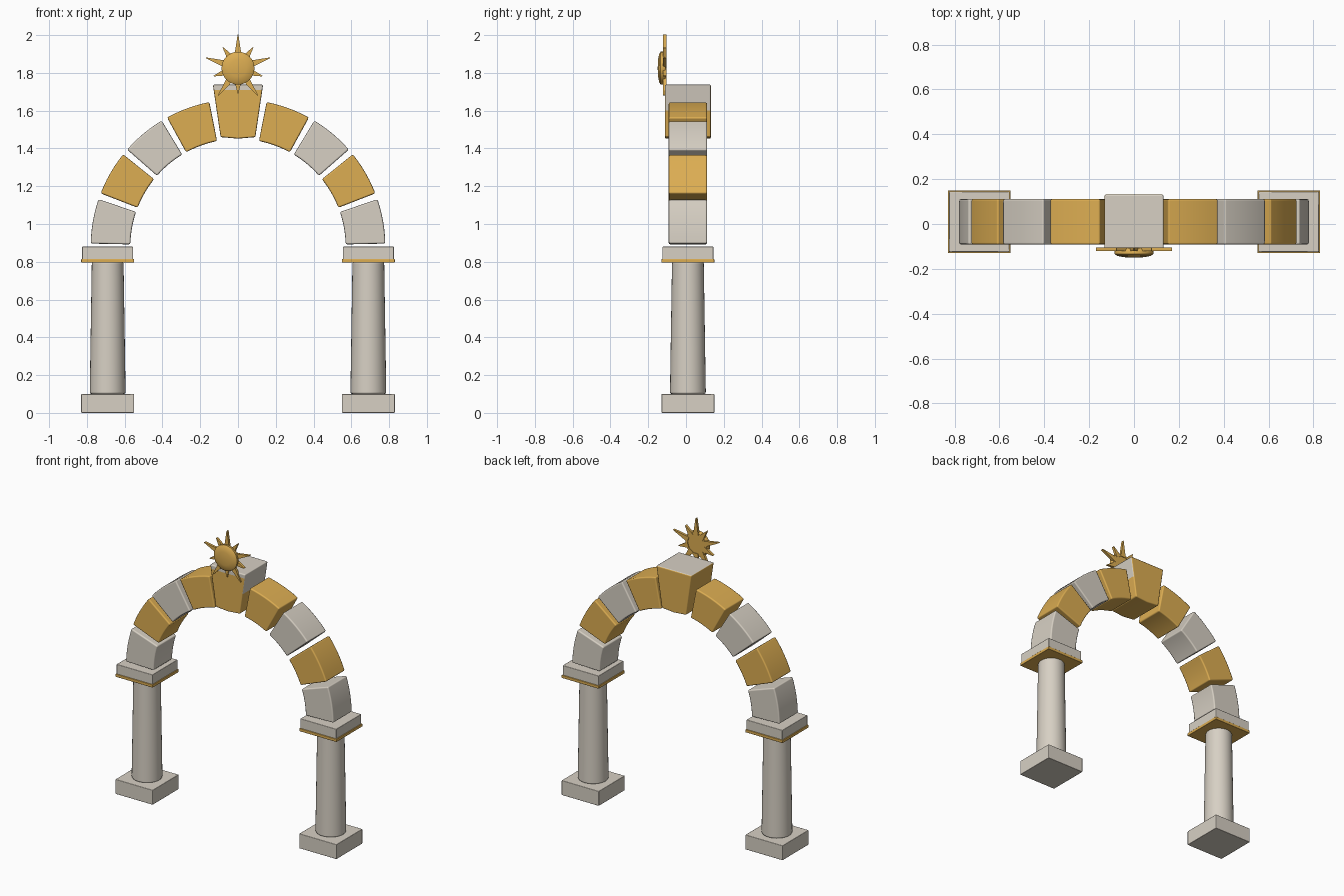
import bpy, bmesh
from math import sin, cos, radians, pi
from mathutils import Matrix, Vector

cube = bpy.data.objects.get("Cube")
if cube:
    bpy.data.objects.remove(cube, do_unlink=True)


def material(name, rgb):
    m = bpy.data.materials.new(name)
    m.use_nodes = True
    m.diffuse_color = (*rgb, 1)
    m.node_tree.nodes["Principled BSDF"].inputs["Base Color"].default_value = (*rgb, 1)
    return m


STONE = material("pale stone", (0.68, 0.63, 0.55))
GOLD = material("gold", (0.72, 0.42, 0.085))
MID_Y = 0.01


def finish(bm, name, mats, bevel=0.0, smooth=True):
    """Turn a bmesh into an object with softened edges."""
    bmesh.ops.recalc_face_normals(bm, faces=bm.faces)
    for f in bm.faces:
        f.smooth = smooth
    mesh = bpy.data.meshes.new(name)
    bm.to_mesh(mesh)
    bm.free()
    for m in mats:
        mesh.materials.append(m)
    ob = bpy.data.objects.new(name, mesh)
    bpy.context.collection.objects.link(ob)
    if bevel:
        mod = ob.modifiers.new("soft edges", "BEVEL")
        mod.width = bevel
        mod.segments = 2
        mod.limit_method = "ANGLE"
        mod.angle_limit = radians(30)
        mod.harden_normals = True
    return ob


def box(name, x, z0, z1, half, mat, bevel):
    bm = bmesh.new()
    bmesh.ops.create_cube(bm, size=1)
    bmesh.ops.scale(bm, vec=(2 * half, 2 * half, z1 - z0), verts=bm.verts)
    bmesh.ops.translate(bm, vec=(x, MID_Y, (z0 + z1) / 2), verts=bm.verts)
    return finish(bm, name, [mat], bevel)


def prism(bm, outline, y0, y1):
    """Extrude an (x, z) outline from y0 to y1."""
    face = bm.faces.new([bm.verts.new((x, y0, z)) for x, z in outline])
    out = bmesh.ops.extrude_face_region(bm, geom=[face])
    moved = [v for v in out["geom"] if isinstance(v, bmesh.types.BMVert)]
    bmesh.ops.translate(bm, vec=(0, y1 - y0, 0), verts=moved)


# Columns with plinth, tapered shaft and gilded capital
for side, x in (("right", -0.69), ("left", 0.69)):
    box(side + "_plinth", x, 0, 0.10, 0.14, STONE, 0.004)
    bm = bmesh.new()
    bmesh.ops.create_cone(bm, cap_ends=True, segments=32, radius1=0.095,
                          radius2=0.084, depth=0.70)
    bmesh.ops.translate(bm, vec=(x, MID_Y, 0.45), verts=bm.verts)
    finish(bm, side + "_shaft", [STONE], 0.01)
    box(side + "_capital_trim", x, 0.795, 0.815, 0.14, GOLD, 0.003)
    box(side + "_capital", x, 0.812, 0.88, 0.135, STONE, 0.004)

# Arch stones: twenty-degree wedges, the middle one left for the keystone
SPRING_Z, INNER, OUTER, STEPS = 0.88, 0.57, 0.78, 6
for i in range(9):
    if i == 4:
        continue
    a0, a1 = radians(20 * i + 1.2), radians(20 * i + 18.8)
    angles = [a0 + (a1 - a0) * k / STEPS for k in range(STEPS + 1)]
    outline = [(OUTER * cos(a), SPRING_Z + OUTER * sin(a)) for a in angles]
    outline += [(INNER * cos(a), SPRING_Z + INNER * sin(a)) for a in reversed(angles)]
    bm = bmesh.new()
    prism(bm, outline, -0.092, 0.112)
    finish(bm, f"arch_stone_{i + 1}", [GOLD if i % 2 else STONE], 0.009)

# Keystone: gold wedge with a pale top and shoulder
bm = bmesh.new()
prism(bm, [(-0.092, 1.46), (0, 1.452), (0.092, 1.46), (0.133, 1.738), (-0.133, 1.738)],
      -0.112, 0.132)
for z in (1.6, 1.71):
    bmesh.ops.bisect_plane(bm, geom=bm.verts[:] + bm.edges[:] + bm.faces[:],
                           plane_co=(0, 0, z), plane_no=(0, 0, 1))
bmesh.ops.recalc_face_normals(bm, faces=bm.faces)
for f in bm.faces:
    c, n = f.calc_center_median(), f.normal
    pale = n.z > 0.5 or (n.x > 0.5 and c.z > 1.6) or (n.y < -0.5 and c.z > 1.71)
    f.material_index = 1 if pale else 0
finish(bm, "keystone", [GOLD, STONE], 0.008)

# Sun rays: ten tapered spikes, alternately long and short
SUN = Vector((0, 0, 1.825))
bm = bmesh.new()
for i in range(10):
    a = pi / 2 + i * pi / 5
    tip = 0.135 if i % 2 else 0.178
    ray = Vector((cos(a), sin(a)))
    across = Vector((-sin(a), cos(a)))
    points = [ray * r + across * w for r, w in
              ((0.06, 0.02), (0.06, -0.02), (tip, -0.002), (tip, 0.002))]
    prism(bm, [(p.x, SUN.z + p.y) for p in points], -0.121, -0.104)
finish(bm, "sun_rays", [GOLD], smooth=False)

# Sun disc: a spun profile with a shallow domed front
bm = bmesh.new()
profile = [(0, -0.150), (0.045, -0.148), (0.075, -0.142), (0.087, -0.134),
           (0.087, -0.122), (0.08, -0.108), (0, -0.108)]
verts = [bm.verts.new((r, y, 0)) for r, y in profile]
edges = [bm.edges.new(pair) for pair in zip(verts, verts[1:])]
bmesh.ops.spin(bm, geom=verts + edges, cent=(0, 0, 0), axis=(0, 1, 0),
               angle=2 * pi, steps=32, use_merge=True)
bmesh.ops.remove_doubles(bm, verts=bm.verts, dist=0.0005)
bmesh.ops.transform(bm, matrix=Matrix.Translation(SUN), verts=bm.verts)
disc = finish(bm, "sun_disc", [GOLD])
bpy.ops.object.select_all(action="DESELECT")
disc.select_set(True)
bpy.context.view_layer.objects.active = disc
bpy.ops.object.shade_smooth_by_angle(angle=radians(35))
